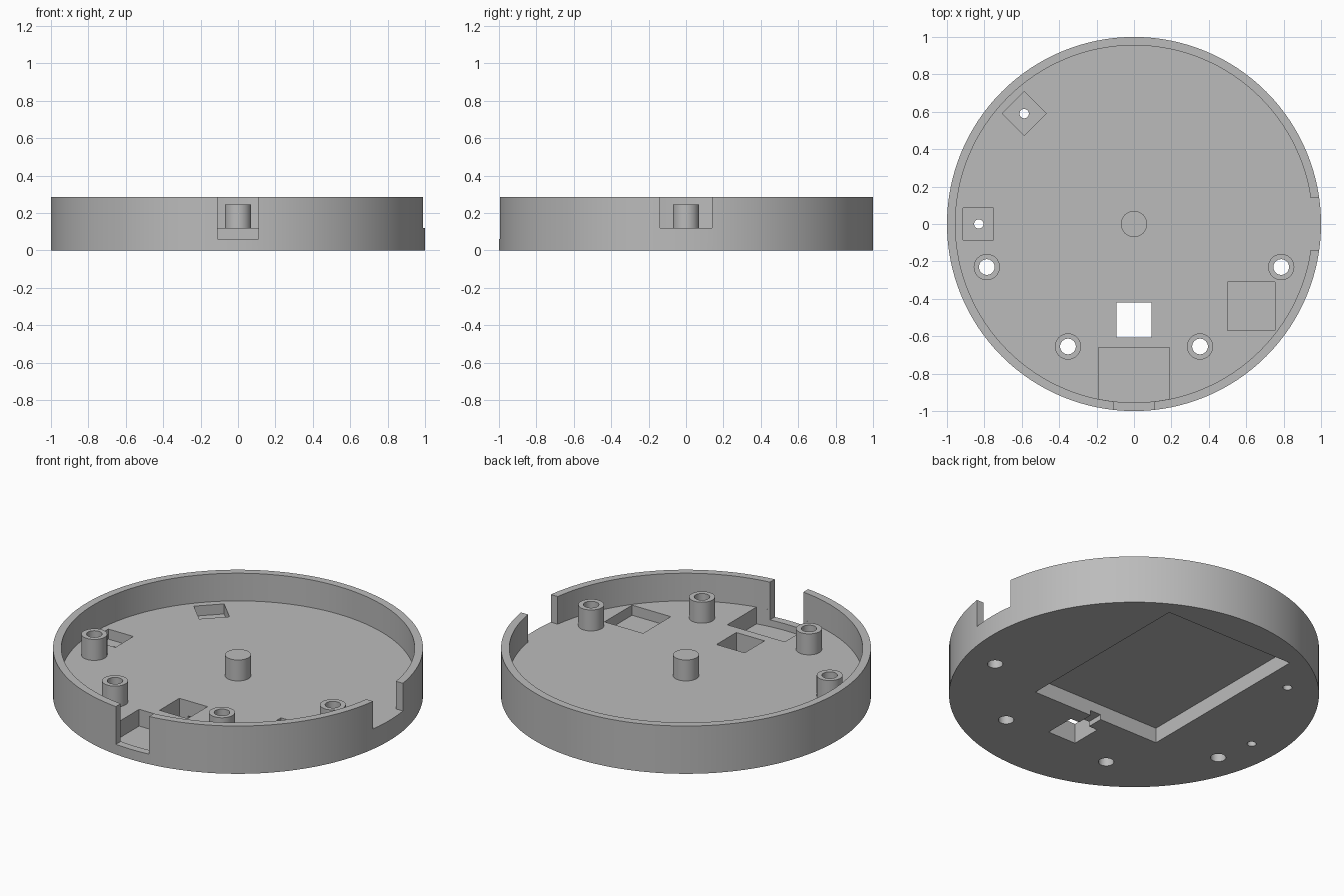
import bpy, bmesh
from math import radians, pi
from mathutils import Matrix

cube = bpy.data.objects.get("Cube")
if cube:
    bpy.data.objects.remove(cube, do_unlink=True)

FLOOR, RIM, POST_TOP = 0.12, 0.285, 0.245
INNER = 0.955
HOLE_R, BOSS_R = 0.042, 0.07
TOP = 0.4                      # cutters reach above the rim

grey = bpy.data.materials.new("grey plastic")
grey.use_nodes = True
COLOR = (0.5, 0.5, 0.5, 1)
grey.diffuse_color = COLOR
grey.node_tree.nodes["Principled BSDF"].inputs["Base Color"].default_value = COLOR


def add_object(name, bm):
    bmesh.ops.recalc_face_normals(bm, faces=bm.faces)
    mesh = bpy.data.meshes.new(name)
    bm.to_mesh(mesh)
    bm.free()
    mesh.materials.append(grey)
    obj = bpy.data.objects.new(name, mesh)
    bpy.context.collection.objects.link(obj)
    return obj


def cylinder(name, x, y, radius, z0, z1, sides=32):
    bm = bmesh.new()
    bmesh.ops.create_cone(bm, cap_ends=True, segments=sides, radius1=radius, radius2=radius,
                          depth=z1 - z0, matrix=Matrix.Translation((x, y, (z0 + z1) / 2)))
    return add_object(name, bm)


def box(name, x0, x1, y0, y1, z0, z1, turn=0):
    bm = bmesh.new()
    place = (Matrix.Translation(((x0 + x1) / 2, (y0 + y1) / 2, (z0 + z1) / 2))
             @ Matrix.Rotation(turn, 4, "Z")
             @ Matrix.Diagonal((x1 - x0, y1 - y0, z1 - z0, 1)))
    bmesh.ops.create_cube(bm, size=1, matrix=place)
    return add_object(name, bm)


def combine(target, tool, operation="DIFFERENCE"):
    """Apply a boolean and discard the tool object."""
    mod = target.modifiers.new("cut", "BOOLEAN")
    mod.operation, mod.solver, mod.object = operation, "EXACT", tool
    bpy.context.view_layer.objects.active = target
    bpy.ops.object.modifier_apply(modifier=mod.name)
    bpy.data.objects.remove(tool, do_unlink=True)


def smooth(obj):
    bpy.ops.object.select_all(action="DESELECT")
    obj.select_set(True)
    bpy.context.view_layer.objects.active = obj
    bpy.ops.object.shade_smooth_by_angle(angle=radians(30))


# Round tray with a rim
tray = cylinder("tray", 0, 0, 1, 0, RIM, 128)
combine(tray, cylinder("hollow", 0, 0, INNER, FLOOR, TOP, 128))

# Connector pocket at the front, bounded by the inside of the rim
pocket = box("front_pocket", -0.19, 0.19, -1.1, -0.66, 0.02, 0.2)
combine(pocket, cylinder("pocket_limit", 0, 0, INNER - 0.0005, -0.1, TOP, 128), "INTERSECT")
combine(tray, pocket)

# Openings in the rim
combine(tray, box("front_opening", -0.11, 0.11, -1.1, -0.93, 0.06, TOP))
combine(tray, box("side_opening", 0.9, 1.1, -0.14, 0.14, FLOOR, TOP))

# Shallow pockets in the floor
combine(tray, box("component_pocket", 0.5, 0.755, -0.57, -0.31, 0.06, 0.2))
combine(tray, box("side_pocket", -0.915, -0.75, -0.085, 0.085, 0.06, 0.2))
combine(tray, box("turned_pocket", -0.67, -0.504, 0.507, 0.673, 0.06, 0.2, pi / 4))
for x, y in ((-0.83, 0), (-0.587, 0.59)):
    combine(tray, cylinder("pin_hole", x, y, 0.025, -0.1, 0.2, 24))

# Underside recess, cable channel and square through-opening
combine(tray, box("battery_recess", -0.425, 0.425, -0.322, 0.803, -0.1, 0.09))
combine(tray, box("cable_opening", -0.093, 0.093, -0.607, -0.42, -0.1, 0.2))
combine(tray, box("cable_channel", -0.035, 0.035, -0.5, -0.3, -0.1, 0.03))

# Hollow screw bosses, mirrored left and right
for side, sign in (("left", 1), ("right", -1)):
    for place, x, y in (("rear", 0.787, -0.23), ("front", 0.353, -0.655)):
        combine(tray, cylinder("screw_hole", sign * x, y, HOLE_R, -0.1, 0.2))
        boss = cylinder(f"{place}_{side}_boss", sign * x, y, BOSS_R, FLOOR, POST_TOP)
        combine(boss, cylinder("boss_bore", sign * x, y, HOLE_R, 0, TOP))
        smooth(boss)

# Solid centre post
smooth(cylinder("centre_post", 0, 0, BOSS_R, FLOOR, POST_TOP))
smooth(tray)
